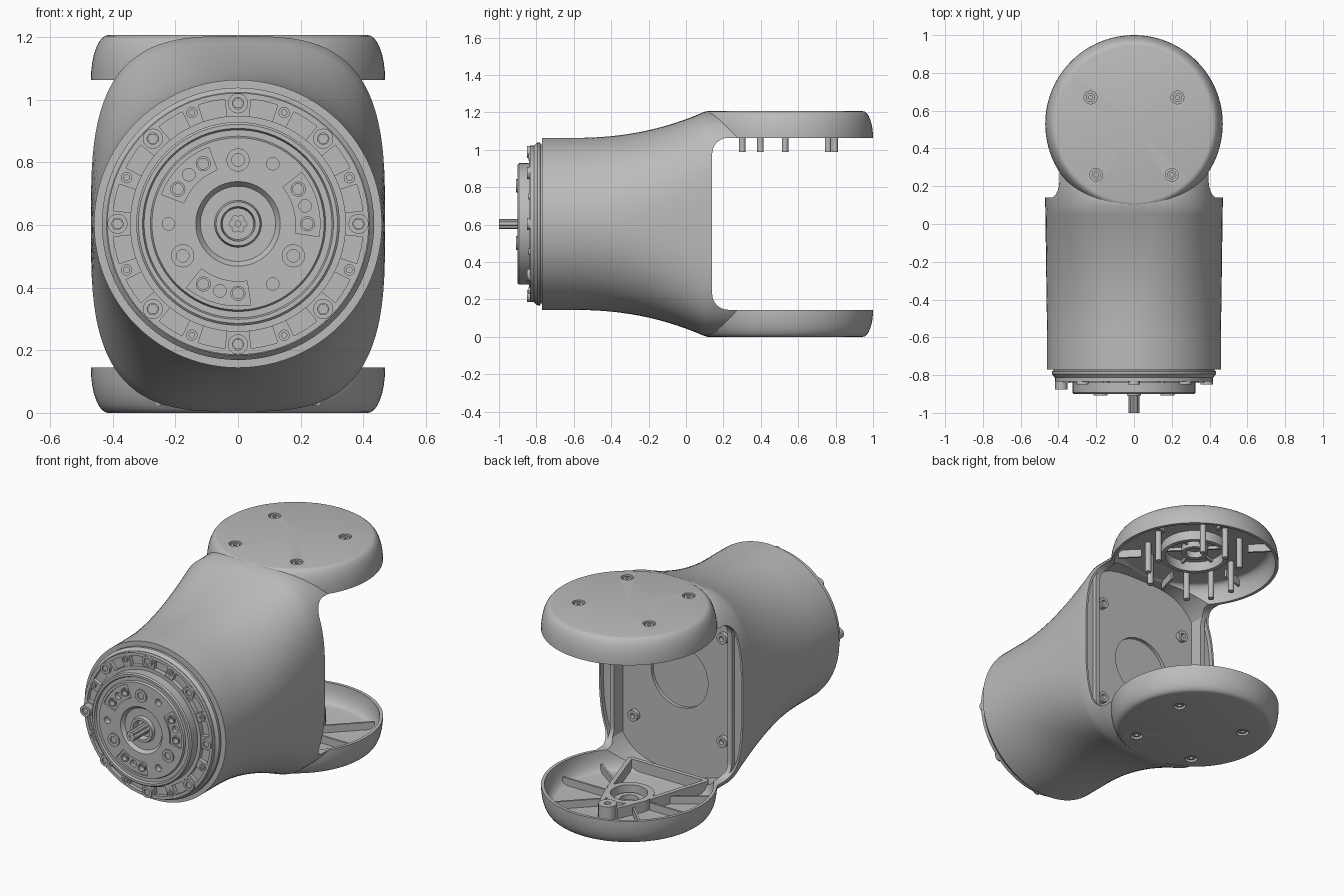
import bpy, bmesh, math
from math import sin, cos, pi, radians

if "Cube" in bpy.data.objects:
    bpy.data.objects.remove(bpy.data.objects["Cube"])

MID = 0.604        # height of the drive axis
HUB = 0.53         # y of the fork axis
TOP = 1.207

grey = bpy.data.materials.new("light_grey")
grey.use_nodes = True
GREY = (0.5, 0.5, 0.5, 1)
grey.diffuse_color = GREY
grey.node_tree.nodes["Principled BSDF"].inputs["Base Color"].default_value = GREY


# ---- helpers ----
def skin(bm, rings, closed):
    """Bridge neighbouring vertex rings; a ring of one vertex is a pole."""
    pairs = list(zip(rings, rings[1:])) + ([(rings[-1], rings[0])] if closed else [])
    for a, b in pairs:
        n = max(len(a), len(b))
        for i in range(n):
            j = (i + 1) % n
            quad = [a[i % len(a)], a[j % len(a)], b[j % len(b)], b[i % len(b)]]
            bm.faces.new(list(dict.fromkeys(quad)))
    if not closed:
        for ring in (rings[0], rings[-1]):
            if len(ring) > 2:
                bm.faces.new(ring)


def place(axis, u, v, w):
    return {"x": (w, u, v), "y": (u, w, v), "z": (u, v, w)}[axis]


def lathe(bm, profile, axis, cu, cv, steps=64, closed=False):
    """Revolve (radius, position) pairs round an axis through (cu, cv)."""
    rings = []
    for r, w in profile:
        count = steps if r > 0 else 1
        rings.append([bm.verts.new(place(axis, cu + r * cos(2 * pi * i / steps),
                                         cv + r * sin(2 * pi * i / steps), w))
                      for i in range(count)])
    skin(bm, rings, closed)


def prism(bm, pts, axis, a, b):
    skin(bm, [[bm.verts.new(place(axis, u, v, w)) for u, v in pts] for w in (a, b)], False)


def rod(bm, axis, cu, cv, r, a, b, steps=20):
    lathe(bm, [(r, a), (r, b)], axis, cu, cv, steps)


def tube(bm, axis, cu, cv, r0, r1, a, b, steps=48):
    lathe(bm, [(r0, a), (r1, a), (r1, b), (r0, b)], axis, cu, cv, steps, True)


def sector(bm, r0, r1, mid, half, a, b):
    angs = [radians(mid - half + 2 * half * i / 8) for i in range(9)]
    pts = [(r1 * cos(t), MID + r1 * sin(t)) for t in angs]
    pts += [(r0 * cos(t), MID + r0 * sin(t)) for t in reversed(angs)]
    prism(bm, pts, "y", a, b)


def bar(bm, p, q, width, a, b):
    """Upright rib from p to q in plan."""
    dx, dy = q[0] - p[0], q[1] - p[1]
    k = width / 2 / math.hypot(dx, dy)
    nx, ny = -dy * k, dx * k
    prism(bm, [(p[0] + nx, p[1] + ny), (p[0] - nx, p[1] - ny),
               (q[0] - nx, q[1] - ny), (q[0] + nx, q[1] + ny)], "z", a, b)


def polar(r, deg, cv):
    return r * cos(radians(deg)), cv + r * sin(radians(deg))


def finish(name, bm):
    bmesh.ops.recalc_face_normals(bm, faces=bm.faces)
    me = bpy.data.meshes.new(name)
    bm.to_mesh(me)
    bm.free()
    me.materials.append(grey)
    ob = bpy.data.objects.new(name, me)
    bpy.context.collection.objects.link(ob)
    return ob


def part(name, build):
    bm = bmesh.new()
    build(bm)
    return finish(name, bm)


def boolean(ob, operation, build):
    other = part("cutter", build)
    mod = ob.modifiers.new("bool", "BOOLEAN")
    mod.operation, mod.object, mod.solver = operation, other, "EXACT"
    bpy.context.view_layer.objects.active = ob
    bpy.ops.object.modifier_apply(modifier=mod.name)
    bpy.data.objects.remove(other)


def section(y, inset=0.0, steps=96):
    """Body outline at y: a circle swelling into a tall rounded box."""
    t = min(max((y + 0.6) / 0.7, 0), 1)
    ax, az, n = 0.46 + 0.01 * t, 0.46 + 0.14 * t ** 2.2, 2 + 1.2 * t * t
    pts = []
    for i in range(steps):
        c, s = cos(2 * pi * i / steps), sin(2 * pi * i / steps)
        pts.append(((ax - inset) * math.copysign(abs(c) ** (2 / n), c),
                    MID + (az - inset) * math.copysign(abs(s) ** (2 / n), s)))
    return pts


# ---- housing: barrel blending into a two-armed fork ----
def barrel(bm):
    ys = [-0.77, -0.6] + [-0.6 + 0.7 * i / 14 for i in range(1, 15)] + [0.36]
    skin(bm, [[bm.verts.new((x, y, z)) for x, z in section(y)] for y in ys], False)


def capsule(rim, flat, depth, gap):
    """Half profile of the fork column with rounded ends."""
    low = [(flat + (rim - flat) * sin(a), gap + depth * (1 - cos(a)))
           for a in [pi / 2 * i / 8 for i in range(9)]]
    low = [(0, gap)] + low
    return low + [(r, TOP - z) for r, z in reversed(low)]


def window(bm):
    r, pts = 0.085, []
    for cz, a0 in ((0.145 + r, 270), (1.064 - r, 180)):
        pts += [(0.14 + r + r * cos(radians(a0 - 90 * i / 8)),
                 cz + r * sin(radians(a0 - 90 * i / 8))) for i in range(9)]
    prism(bm, [(1.5, 0.145)] + pts + [(1.5, 1.064)], "x", -1, 1)


def cavity(bm):
    pts = [(max(-0.37, min(0.37, x)), z) for x, z in section(0.1, 0.035, 64)]
    prism(bm, list(dict.fromkeys((round(x, 4), round(z, 4)) for x, z in pts)), "y", 0.06, 0.35)


def side_recesses(bm):
    for side in (-1, 1):
        pts = [(x, z) for x, z in section(0.1, 0.012) if x * side > 0.385]
        pts.sort(key=lambda p: p[1])
        prism(bm, pts, "y", 0.115, 0.2)


CAP_BOLTS = [(-0.23, 0.67), (0.23, 0.67), (-0.2, 0.26), (0.2, 0.26)]


def cap_holes(bm):
    for x, y in CAP_BOLTS:
        for a, b in ((-0.1, 0.02), (TOP - 0.02, TOP + 0.1)):
            rod(bm, "z", x, y, 0.034, a, b, 24)


housing = part("fork_housing", barrel)
boolean(housing, "UNION", lambda bm: lathe(bm, capsule(0.47, 0.415, 0.143, 0), "z", 0, HUB, 96))
boolean(housing, "DIFFERENCE", window)
boolean(housing, "DIFFERENCE", lambda bm: lathe(bm, capsule(0.452, 0.40, 0.113, 0.032), "z", 0, HUB, 96))
boolean(housing, "DIFFERENCE", cavity)
boolean(housing, "DIFFERENCE", side_recesses)
boolean(housing, "DIFFERENCE", cap_holes)
boolean(housing, "DIFFERENCE", lambda bm: rod(bm, "y", 0, MID, 0.185, 0.04, 0.08, 48))


def cap_bolts(bm):
    for x, y in CAP_BOLTS:
        for a, b in ((0.006, 0.026), (TOP - 0.026, TOP - 0.006)):
            tube(bm, "z", x, y, 0.011, 0.024, a, b, 20)


def wall_bosses(bm):
    for x in (-0.29, 0.29):
        for z in (0.3, 0.908):
            tube(bm, "y", x, z, 0.015, 0.032, 0.055, 0.085, 20)


part("cap_bolts", cap_bolts)
part("wall_bosses", wall_bosses)


# ---- inside of the lower arm ----
def lower_frame(bm):
    tube(bm, "z", 0, HUB, 0.10, 0.135, 0.025, 0.095)
    tube(bm, "z", 0, HUB, 0.05, 0.08, 0.025, 0.06)
    for s in (-1, 1):
        bar(bm, (s * 0.13, HUB), (s * 0.25, 0.16), 0.025, 0.025, 0.095)
        bar(bm, (s * 0.12, HUB + 0.03), (s * 0.05, 0.72), 0.025, 0.025, 0.095)
    bar(bm, (-0.25, 0.16), (0.25, 0.16), 0.025, 0.025, 0.095)
    tube(bm, "z", 0, 0.73, 0.018, 0.05, 0.025, 0.11, 24)
    for deg in (0, 45, 135, 180, 215, 325):
        bar(bm, polar(0.14, deg, HUB), polar(0.43, deg, HUB), 0.012, 0.025, 0.075)


# ---- inside of the upper arm ----
def upper_frame(bm):
    tube(bm, "z", 0, HUB, 0.165, 0.19, TOP - 0.09, TOP - 0.025)
    tube(bm, "z", 0, HUB, 0.05, 0.075, TOP - 0.07, TOP - 0.025)
    for deg in range(15, 360, 60):
        bar(bm, polar(0.07, deg, HUB), polar(0.17, deg, HUB), 0.012, TOP - 0.05, TOP - 0.025)
        bar(bm, polar(0.3, deg, HUB), polar(0.43, deg, HUB), 0.012, TOP - 0.08, TOP - 0.025)


def pins(bm):
    for deg in (0, 60, 90, 120, 180, 210, 240, 300, 330):
        rod(bm, "z", *polar(0.265, deg, HUB), 0.017, 0.988, TOP - 0.02, 16)


part("lower_frame", lower_frame)
part("upper_frame", upper_frame)
part("upper_pins", pins)


# ---- front flange with pockets and bolts ----
def flange(bm):
    lathe(bm, [(0, -0.76), (0.425, -0.76), (0.425, -0.777), (0.435, -0.78),
               (0.435, -0.795), (0.42, -0.812), (0, -0.812)], "y", 0, MID, 96)
    tube(bm, "y", 0, MID, 0.40, 0.418, -0.835, -0.80, 96)
    tube(bm, "y", 0, MID, 0.29, 0.345, -0.84, -0.80, 96)
    for i in range(16):
        sector(bm, 0.34, 0.41, i * 22.5, 4 if i % 2 else 6, -0.835, -0.80)


def flange_bolts(bm):
    for i in range(16):
        x, z = polar(0.385, i * 22.5, MID)
        if i % 2:
            tube(bm, "y", x, z, 0.009, 0.018, -0.842, -0.82, 16)
        else:
            end = -0.875 if i == 8 else -0.85
            tube(bm, "y", x, z, 0.018, 0.032, end, -0.82, 24)
            rod(bm, "y", x, z, 0.018, end + 0.006, -0.82, 6)


part("front_flange", flange)
part("flange_bolts", flange_bolts)

# ---- output disc with hub, pockets and holes ----
output = part("output_disc", lambda bm: lathe(bm, [
    (0, -0.80), (0.325, -0.80), (0.325, -0.893), (0.318, -0.90), (0.305, -0.90),
    (0.30, -0.888), (0.28, -0.888), (0.275, -0.90), (0.135, -0.90), (0.12, -0.88),
    (0.075, -0.88), (0.07, -0.90), (0.055, -0.90), (0.05, -0.86), (0, -0.86)],
    "y", 0, MID, 96))


def disc_pockets(bm):
    for mid in (15, 135, 255):
        sector(bm, 0.185, 0.262, mid, 24, -0.95, -0.89)


def disc_holes(bm):
    for mid in (15, 135, 255):
        for deg in (mid - 15, mid, mid + 15, mid + 45):
            rod(bm, "y", *polar(0.222, deg, MID), 0.02, -0.95, -0.865, 20)


def disc_bolts(bm):
    for deg in (90, 210, 330):
        x, z = polar(0.204, deg, MID)
        tube(bm, "y", x, z, 0.02, 0.037, -0.908, -0.88, 24)
        rod(bm, "y", x, z, 0.02, -0.902, -0.88, 6)
    for mid in (15, 135, 255):
        for deg in (mid - 15, mid + 15):
            tube(bm, "y", *polar(0.222, deg, MID), 0.017, 0.024, -0.899, -0.87, 20)


def shaft(bm):
    rod(bm, "y", 0, MID, 0.014, -0.995, -0.85, 16)
    for i in range(6):
        rod(bm, "y", *polar(0.019, i * 60, MID), 0.011, -1.0, -0.85, 12)


boolean(output, "DIFFERENCE", disc_pockets)
boolean(output, "DIFFERENCE", disc_holes)
part("disc_bolts", disc_bolts)
part("wire_bundle", shaft)

# ---- smooth curved surfaces, keep edges crisp ----
for ob in bpy.context.collection.objects:
    ob.select_set(ob.type == "MESH")
bpy.context.view_layer.objects.active = housing
bpy.ops.object.shade_smooth_by_angle(angle=radians(30))
